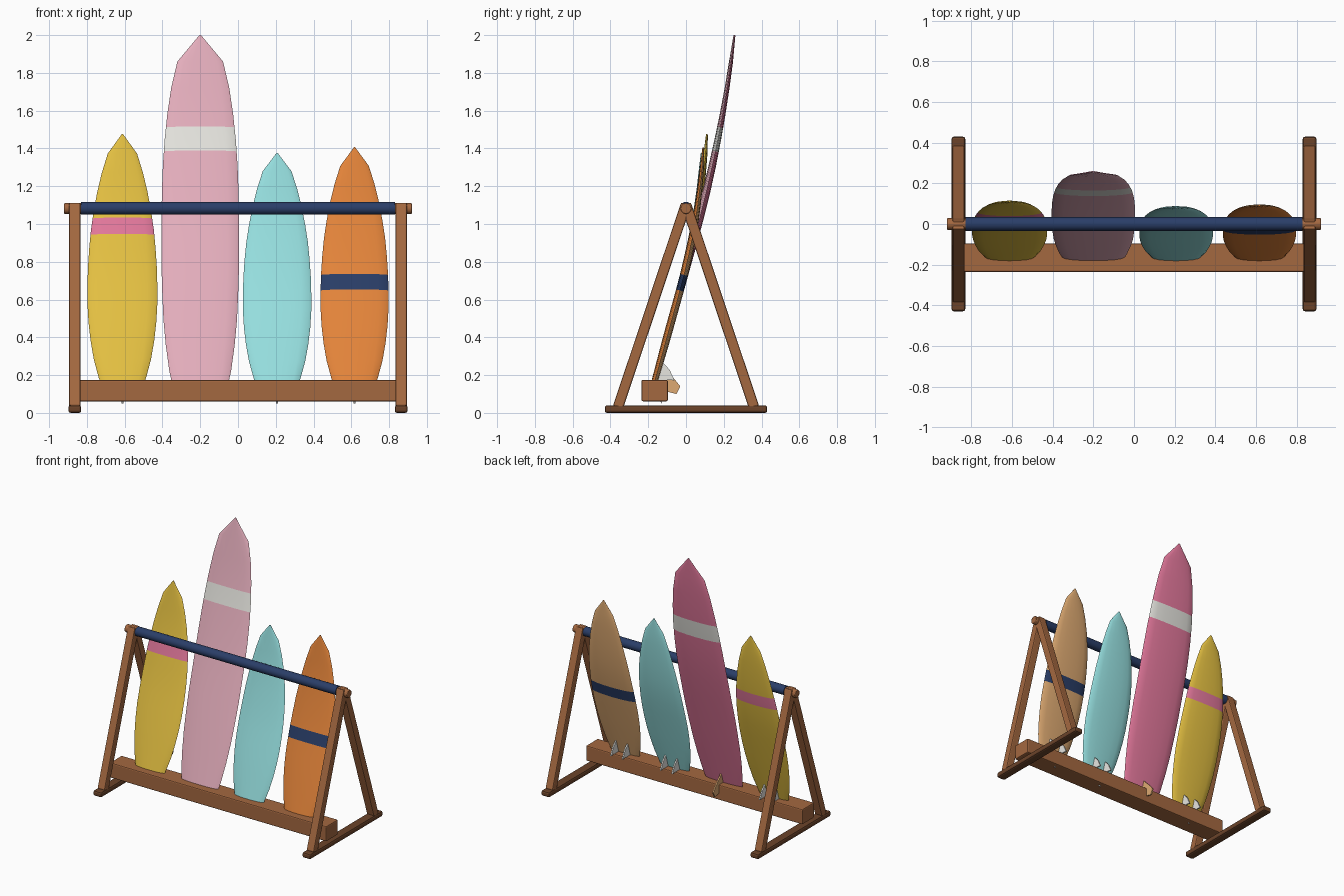
import bpy, bmesh, math
from mathutils import Matrix, Vector

if "Cube" in bpy.data.objects:
    bpy.data.objects.remove(bpy.data.objects["Cube"])


def mat(name, r, g, b):
    lin = [((c / 255 + 0.055) / 1.055) ** 2.4 for c in (r, g, b)]
    m = bpy.data.materials.new(name)
    m.diffuse_color = (*lin, 1)
    m.use_nodes = True
    m.node_tree.nodes["Principled BSDF"].inputs["Base Color"].default_value = m.diffuse_color
    return m


WOOD = mat("brown_wood", 164, 104, 64)
DARK = mat("dark_wood", 108, 68, 42)
NAVY = mat("navy", 42, 62, 104)
YELLOW = mat("yellow", 235, 198, 68)
PALE = mat("pale_pink", 236, 180, 195)
ROSE = mat("rose_pink", 230, 122, 158)
TURQ = mat("turquoise", 152, 226, 226)
ORANGE = mat("orange", 234, 136, 60)
TAN = mat("tan_wood", 222, 170, 114)
WHITE = mat("white", 235, 234, 228)


def finish(name, bm, mats, bevel=0.0, smooth=None):
    bmesh.ops.recalc_face_normals(bm, faces=bm.faces)
    me = bpy.data.meshes.new(name)
    bm.to_mesh(me)
    bm.free()
    ob = bpy.data.objects.new(name, me)
    bpy.context.collection.objects.link(ob)
    for m in mats:
        me.materials.append(m)
    if bevel:
        b = ob.modifiers.new("bevel", 'BEVEL')
        b.width, b.segments = bevel, 2
    if smooth:
        bpy.ops.object.select_all(action='DESELECT')
        ob.select_set(True)
        bpy.context.view_layer.objects.active = ob
        bpy.ops.object.shade_smooth_by_angle(angle=math.radians(smooth))
    return ob


def box(name, center, size, m, bevel, tilt=0.0):
    bm = bmesh.new()
    bmesh.ops.create_cube(bm, size=1)
    bmesh.ops.scale(bm, vec=size, verts=bm.verts)
    ob = finish(name, bm, [m], bevel)
    ob.location, ob.rotation_euler.x = center, tilt


def rod(name, x0, x1, z, r, m, sides, bevel=0.0):
    bm = bmesh.new()
    bmesh.ops.create_cone(bm, cap_ends=True, segments=sides, radius1=r, radius2=r, depth=x1 - x0)
    bm.transform(Matrix.Translation(((x0 + x1) / 2, 0, z)) @ Matrix.Rotation(math.pi / 2, 4, 'Y'))
    finish(name, bm, [m], bevel, 40)


# --- rack: two A-frames, a bottom beam and a padded top rail
for side, sx in (("left", -1), ("right", 1)):
    x = sx * 0.864
    box(side + "_foot", (x, 0, 0.02), (0.068, 0.86, 0.04), DARK, 0.012)
    for end, sy in (("front", -1), ("back", 1)):
        bottom, top = Vector((x, sy * 0.36, 0.03)), Vector((x, 0, 1.105))
        box(f"{side}_{end}_leg", (bottom + top) / 2, (0.06, 0.055, (top - bottom).length),
            WOOD, 0.008, math.atan2(sy * 0.36, 1.075))
    rod(side + "_rail_peg", min(sx * 0.82, sx * 0.92), max(sx * 0.82, sx * 0.92), 1.082, 0.029, WOOD, 12, 0.004)
box("bottom_beam", (0, -0.166, 0.118), (1.79, 0.14, 0.113), WOOD, 0.008)
rod("top_rail", -0.83, 0.83, 1.083, 0.034, NAVY, 20)

# --- boards
TILT = math.radians(15.5)
TAIL_Y, TAIL_Z = -0.187, 0.09
STATIONS, SIDES = 14, 16
# half-width fraction at even steps from tail to nose
SHORT = [.48, .68, .82, .91, .97, 1, 1, .985, .95, .90, .82, .72, .59, .42, .02]
LONG = [.66, .80, .89, .95, .98, 1, 1, 1, .99, .965, .92, .85, .75, .59, .02]


def rocker(t):
    return 0.083 * (max(0, t - 0.42) / 0.58) ** 2.1


def place(ob, x):
    ob.location = (x, TAIL_Y, TAIL_Z)
    ob.rotation_euler.x = -TILT


def board(name, x, width, top, outline, deck, bottom, stripe=None):
    length = (top - TAIL_Z - 0.022) / math.cos(TILT)
    bm = bmesh.new()
    rings = []
    for i, f in enumerate(outline):
        t = i / STATIONS
        hw = f * width / 2
        th = 0.021 * min(1, 0.75 + t) * (1 if t < 0.6 else 1 - 0.6 * (t - 0.6) / 0.4)
        if i == STATIONS:
            th *= 0.6
        ring = []
        for j in range(SIDES):
            a = 2 * math.pi * j / SIDES
            ring.append(bm.verts.new((hw * math.cos(a), -rocker(t) - th * math.sin(a), t * length)))
        rings.append(ring)
    for lo, hi in zip(rings, rings[1:]):
        for j in range(SIDES):
            k = (j + 1) % SIDES
            f = bm.faces.new((lo[j], lo[k], hi[k], hi[j]))
            f.material_index = 0 if j < SIDES // 2 else 1
    bm.faces.new(rings[0])
    bm.faces.new(rings[-1])
    mats = [deck, bottom]
    # painted band: cut across the board, then colour between the cuts
    if stripe:
        s0, s1 = [(z - TAIL_Z) / math.cos(TILT) for z in stripe[:2]]
        mats.append(stripe[2])
        for s in (s0, s1):
            bmesh.ops.bisect_plane(bm, geom=bm.verts[:] + bm.edges[:] + bm.faces[:],
                                   plane_co=(0, 0, s), plane_no=(0, 0, 1))
        for f in bm.faces:
            if s0 < f.calc_center_median().z < s1:
                f.material_index = 2
    place(finish(name, bm, mats, 0, 40), x)


def fin(name, x, dx, pts, m):
    # pts are (depth behind the board, height along the board)
    bm = bmesh.new()
    a, b = [[bm.verts.new((dx + h, y, s)) for y, s in pts] for h in (-0.005, 0.005)]
    bm.faces.new(a)
    bm.faces.new(b[::-1])
    n = len(pts)
    for i in range(n):
        k = (i + 1) % n
        bm.faces.new((a[i], a[k], b[k], b[i]))
    place(finish(name, bm, [m]), x)


board("yellow_board", -0.612, 0.37, 1.475, SHORT, YELLOW, YELLOW, (0.94, 1.025, ROSE))
board("pink_longboard", -0.2, 0.41, 2.0, LONG, PALE, ROSE, (1.38, 1.505, WHITE))
board("turquoise_board", 0.207, 0.362, 1.375, SHORT, TURQ, TURQ)
board("orange_board", 0.617, 0.36, 1.405, SHORT, ORANGE, TAN, (0.648, 0.73, NAVY))

# --- fins
SIDE_FIN = [(.01, .19), (.06, .16), (.1, .112), (.07, .108), (.01, .08)]
MID_FIN = [(.01, .10), (.045, .05), (.068, -.023), (.04, .0), (.01, .015)]
LONG_FIN = [(.01, .17), (.1, .118), (.138, .09), (.129, .046), (.09, .045), (.01, .04)]
for label, x in (("yellow", -0.612), ("turquoise", 0.207), ("orange", 0.617)):
    fin(label + "_left_fin", x, -0.048, SIDE_FIN, WHITE)
    fin(label + "_right_fin", x, 0.048, SIDE_FIN, WHITE)
    fin(label + "_middle_fin", x, 0, MID_FIN, WHITE)
fin("longboard_fin", -0.2, 0, LONG_FIN, TAN)
